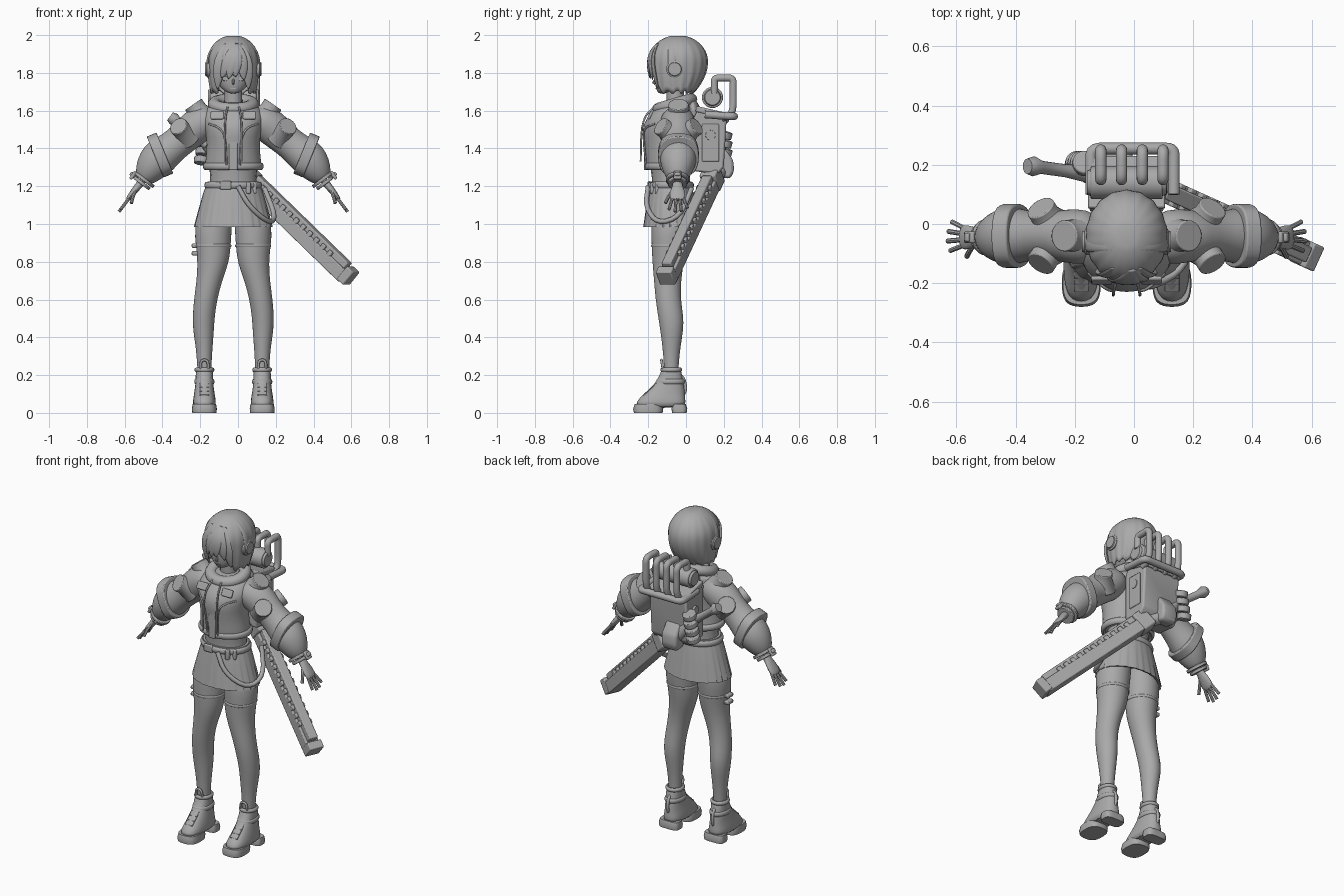
import bpy, bmesh, math
from mathutils import Vector, Matrix

if "Cube" in bpy.data.objects:
    bpy.data.objects.remove(bpy.data.objects["Cube"])

grey = bpy.data.materials.new("plain_grey")
grey.use_nodes = True
grey.diffuse_color = (0.4, 0.4, 0.4, 1)
grey.node_tree.nodes["Principled BSDF"].inputs["Base Color"].default_value = (0.4, 0.4, 0.4, 1)

M = -0.025                      # body mid plane
X, Y, Z = Vector((1, 0, 0)), Vector((0, 1, 0)), Vector((0, 0, 1))
SIDES = (("left", 1), ("right", -1))


def finish(name, bm, bevel=0, subsurf=0, solid=0):
    bmesh.ops.recalc_face_normals(bm, faces=bm.faces)
    me = bpy.data.meshes.new(name)
    bm.to_mesh(me)
    bm.free()
    me.materials.append(grey)
    me.shade_smooth()
    me.set_sharp_from_angle(angle=math.radians(40))
    ob = bpy.data.objects.new(name, me)
    bpy.context.collection.objects.link(ob)
    if solid:
        ob.modifiers.new("thickness", 'SOLIDIFY').thickness = solid
    if bevel:
        mod = ob.modifiers.new("bevel", 'BEVEL')
        mod.width, mod.segments = bevel, 2
    if subsurf:
        ob.modifiers.new("subsurf", 'SUBSURF').levels = subsurf
        ob.modifiers["subsurf"].render_levels = subsurf
    return ob


def skin(bm, rings, closed=False, caps=True):
    loops = [[bm.verts.new(p) for p in r] for r in rings]
    n = len(loops[0])
    for i in range(len(loops) - (0 if closed else 1)):
        a, b = loops[i], loops[(i + 1) % len(loops)]
        for k in range(n):
            bm.faces.new((a[k], a[(k + 1) % n], b[(k + 1) % n], b[k]))
    if caps and not closed:
        bm.faces.new(loops[0])
        bm.faces.new(loops[-1])


def squarish(ang, i):
    """Turns an ellipse into a rounded rectangle."""
    return (math.cos(ang) ** 4 + math.sin(ang) ** 4) ** -.25 - 1


def tube(name, pts, ref=X, seg=20, level=False, closed=False, subsurf=0, bevel=0, wave=None):
    """Skin rings along a path; each point is (x, y, z, radius, radius2)."""
    c = [Vector(p[:3]) for p in pts]
    u, rings = Vector(ref), []
    for i, p in enumerate(pts):
        a, b = (c[i - 1], c[(i + 1) % len(c)]) if closed else (c[max(i - 1, 0)], c[min(i + 1, len(c) - 1)])
        t = Vector(Z) if level else (b - a).normalized()
        u = (u - t * u.dot(t)).normalized()
        v = t.cross(u)
        ring = []
        for k in range(seg):
            ang = math.tau * k / seg
            f = 1 + (wave(ang, i) if wave else 0)
            ring.append(c[i] + (u * math.cos(ang) * p[3] + v * math.sin(ang) * p[-1]) * f)
        rings.append(ring)
    bm = bmesh.new()
    skin(bm, rings, closed)
    return finish(name, bm, bevel, subsurf)


def pipe(name, pts, r, rounds=2, ref=X, seg=12):
    """Round tube along a path with softened corners."""
    pts = [Vector(p) for p in pts]
    for _ in range(rounds):
        new = [pts[0]]
        for a, b in zip(pts, pts[1:]):
            new += [a.lerp(b, 0.25), a.lerp(b, 0.75)]
        pts = new + [pts[-1]]
    return tube(name, [(*p, r) for p in pts], ref, seg)


def ring(name, c, rx, ry, r, r2=None, slope=0, n=40):
    pts = [(c[0] + rx * math.cos(t), c[1] + ry * math.sin(t), c[2] + slope * math.sin(t), r, r2 or r)
           for t in (math.tau * k / n for k in range(n))]
    return tube(name, pts, Z, 10, closed=True)


def box(name, c, size, axes=(X, Y, Z), bevel=0.006):
    bm = bmesh.new()
    bmesh.ops.create_cube(bm, size=1)
    rot = Matrix([Vector(a) for a in axes]).transposed().to_4x4()
    bm.transform(Matrix.Translation(c) @ rot @ Matrix.Diagonal((*size, 1)))
    return finish(name, bm, bevel)


def extrude(name, profile, x, half, bevel=0.006):
    """Side profile of (y, z) points pulled along x."""
    bm = bmesh.new()
    skin(bm, [[(x + s * half, y, z) for y, z in profile] for s in (-1, 1)])
    return finish(name, bm, bevel)


# Head and face
tube("head", [(M, -.125, 1.69, .02, .02), (M, -.11, 1.705, .05, .045), (M, -.09, 1.74, .085, .075),
              (M, -.075, 1.79, .105, .095), (M, -.06, 1.85, .11, .11), (M, -.05, 1.94, .07, .07)],
     level=True, seg=24, subsurf=1)
tube("neck", [(M, -.05, 1.58, .05), (M, -.06, 1.74, .045)])
tube("nose", [(M, -.16, 1.77, .006), (M, -.174, 1.747, .006), (M, -.163, 1.74, .004)], seg=8)
box("mouth", (M, -.158, 1.718), (.03, .008, .004), bevel=0)
for side, s in SIDES:
    tube(side + "_eye", [(M + s * .04, -.155, 1.77, .02, .014), (M + s * .04, -.163, 1.77, .018, .012)])


# Bobbed hair
def hair_point(a, z, grow=1.0):
    if z > 1.86:
        fx = fy = math.sqrt(max(0, 1 - ((z - 1.86) / .14) ** 2))
    else:
        d = ((1.86 - z) / .18) ** 2
        fx, fy = 1 - .16 * d, 1 - (.55 if math.cos(a) < 0 else .18) * d
    return Vector((M + .138 * grow * fx * math.sin(a), -.042 - .157 * grow * fy * math.cos(a), z))


def hem(a):
    d = abs(math.degrees(a))
    jag = .02 * abs(math.sin(a * 7))
    return (1.785 if d < 34 else 1.785 - .1 * min(1, (d - 34) / 14)) + jag


rings = []
for j in range(1, 17):
    row = []
    for k in range(96):
        a = math.tau * k / 96 - math.pi
        z = 1.998 - (1.998 - hem(a)) * (1 - math.cos(j / 16 * math.pi / 2)) ** .9
        row.append(hair_point(a, z, 1 + .018 * j / 16 * math.cos(a * 18)))
    rings.append(row)
bm = bmesh.new()
skin(bm, rings, caps=False)
bm.faces.new([v for v in bm.verts][:96])
finish("bob_hair", bm, solid=.012)
for i, (a0, a1, z1) in enumerate([(.15, -.5, 1.77), (.15, -.2, 1.765), (.15, .08, 1.775), (.2, .45, 1.76),
                                  (-.4, -.75, 1.71), (.4, .72, 1.71)]):
    lock = [hair_point(a0 + (a1 - a0) * t, 1.96 + (z1 - 1.96) * t, 1.0) for t in (0, .25, .5, .75, 1)]
    tube("hair_lock_%d" % i, [(*p, r, .01 if r > .01 else .004) for p, r in zip(lock, (.01, .03, .036, .028, .004))],
         X, 10, subsurf=1)

# Headphones
band = [(math.pi * k / 24, M + .134 * math.cos(math.pi * k / 24)) for k in range(25)]
tube("headphone_band", [(x, -.072, 1.85 + .138 * math.sin(t), .022, .008) for t, x in band], Y, 12)
for side, s in SIDES:
    tube(side + "_headphone", [(M + s * .1, -.06, 1.82, .045), (M + s * .138, -.06, 1.82, .045),
                               (M + s * .143, -.06, 1.82, .036), (M + s * .15, -.06, 1.82, .034)], Z, 24)

# Jacket, hood and waist
tube("jacket", [(M, -.085, 1.285, .14, .115), (M, -.085, 1.30, .152, .125), (M, -.09, 1.34, .147, .125),
                (M, -.095, 1.42, .138, .125), (M, -.1, 1.50, .15, .138), (M, -.085, 1.56, .165, .125),
                (M, -.06, 1.61, .15, .105), (M, -.055, 1.65, .1, .08)], level=True, seg=28, subsurf=1)
ring("jacket_hem", (M, -.085, 1.305), .147, .12, .02, .014)
ring("hood_collar", (M, -.06, 1.635), .1, .085, .032, .035, slope=.025)
tube("hood_back", [(M, .03, 1.52, .05, .02), (M, .045, 1.57, .11, .035), (M, .04, 1.63, .1, .035),
                   (M, .02, 1.67, .06, .02)], level=True, subsurf=1)
box("front_placket", (M, -.213, 1.38), (.045, .02, .19))
tube("waist", [(M, -.08, 1.15, .135, .1), (M, -.08, 1.24, .122, .1), (M, -.085, 1.31, .125, .105)], level=True)
for side, s in SIDES:
    pipe(side + "_vest_seam", [(M + s * .035, -.21, 1.3), (M + s * .04, -.226, 1.45), (M + s * .07, -.222, 1.51),
                               (M + s * .13, -.165, 1.53)], .005)
    pipe(side + "_drawstring", [(M + s * .03, -.17, 1.62), (M + s * .045, -.235, 1.55), (M + s * .045, -.24, 1.33)], .005)
    box(side + "_shoulder_flap", (M + s * .085, -.19, 1.575), (.07, .015, .045), (X, (0, .9, -.43), (0, .43, .9)))

# Pleated skirt and belt
tube("pleated_skirt", [(M, -.08, 1.225, .137, .108), (M, -.08, 1.16, .16, .12), (M, -.08, 1.07, .185, .133),
                       (M, -.08, .985, .207, .145), (M, -.08, .99, .19, .13), (M, -.08, 1.07, .15, .11)], level=True,
     seg=144, wave=lambda a, i: (.011 * min(i, 3)) * ((a * 24 / math.tau) % 1 - .5))
ring("belt", (M, -.08, 1.205), .143, .112, .018, .01)
box("belt_buckle", (M - .04, -.195, 1.205), (.06, .015, .045))
pipe("hip_strap", [(.0, -.2, 1.2), (.06, -.215, 1.09), (.17, -.15, 1.0), (.2, -.03, 1.04), (.14, .03, 1.19)], .013)
for i in range(2):
    box("belt_pouch_%d" % i, (M + .08 + i * .03, -.175 + i * .025, 1.19), (.025, .03, .06))

# Legs and boots
for side, s in SIDES:
    def at(dx):
        return M + s * dx
    tube(side + "_leg", [(at(.085), -.08, 1.1, .09, .1), (at(.109), -.085, .98, .101, .1),
                         (at(.105), -.09, .88, .093, .093), (at(.106), -.095, .79, .083, .083),
                         (at(.127), -.098, .7, .068, .072), (at(.147), -.095, .6, .062, .067),
                         (at(.157), -.08, .51, .059, .068), (at(.158), -.075, .44, .056, .062),
                         (at(.154), -.077, .35, .045, .048), (at(.153), -.078, .25, .037, .038),
                         (at(.153), -.078, .15, .037, .038)], level=True, subsurf=1)
    ring(side + "_stocking_band", (at(.105), -.09, .885), .091, .091, .008, .004)
    tube(side + "_boot", [(at(.153), -.135, .025, .062, .136), (at(.153), -.133, .06, .061, .13),
                          (at(.153), -.118, .095, .056, .113), (at(.153), -.098, .132, .05, .09),
                          (at(.153), -.082, .175, .046, .067), (at(.153), -.078, .235, .046, .05),
                          (at(.153), -.078, .235, .04, .044)], level=True, seg=24, subsurf=1,
         wave=lambda a, i: squarish(a, i) * (.6 if i < 2 else .25))
    for part, y, ry, k in (("toe", -.2, .08, .6), ("heel", -.035, .042, 1)):
        tube("%s_%s_sole" % (side, part), [(at(.153), y, 0, .064, ry - .004), (at(.153), y, .022, .066, ry),
                                           (at(.153), y, .046, .062, ry - .008)], level=True, seg=32,
             wave=lambda a, i: squarish(a, i) * k)
    ring(side + "_boot_cuff", (at(.153), -.078, .228), .043, .048, .012, .01)
    ring(side + "_ankle_strap", (at(.153), -.082, .165), .046, .068, .014, .008)
    for i in range(4):
        box(side + "_lace_%d" % i, (at(.153), -.148 - i * .022, .162 - i * .02), (.05, .03, .008),
            (X, (0, .8, .6), (0, -.6, .8)), .002)
    pipe(side + "_tongue_loop", [(at(.133), -.12, .22), (at(.133), -.13, .28), (at(.173), -.13, .28),
                                 (at(.173), -.12, .22)], .007)
    pipe(side + "_heel_loop", [(at(.153), -.035, .2), (at(.153), -.01, .18), (at(.153), .0, .12),
                               (at(.153), -.02, .09)], .009)
for i, z in enumerate((.845, .885)):
    box("thigh_buckle_%d" % i, (M - .195, -.09, z), (.05, .05, .022))

# Puffed sleeves, shoulder ports, cuffs and hands
for side, s in SIDES:
    def arm(dx, y, z, *r):
        return (M + s * dx, y, z, *r)
    tube(side + "_sleeve", [arm(.09, -.045, 1.56, .07, .06), arm(.14, -.045, 1.55, .095, .088),
                            arm(.2, -.04, 1.515, .092, .098), arm(.265, -.04, 1.455, .078, .086),
                            arm(.32, -.04, 1.41, .08, .084), arm(.385, -.04, 1.36, .1),
                            arm(.42, -.042, 1.32, .094), arm(.45, -.045, 1.275, .076),
                            arm(.47, -.045, 1.24, .052), arm(.475, -.045, 1.23, .04)], Y, 24, subsurf=1)
    out = Vector((s * .92, 0, -.38))
    mid = Vector(arm(.388, -.04, 1.365))
    tube(side + "_elbow_band", [(*(mid + out * d), .108, .117) for d in (-.028, .028)], Y, 32, bevel=.006,
         wave=lambda a, i: squarish(a, i) * .45)
    for nm, c, d, r in (("top", (.15, -.04, 1.545), (.57, 0, .82), .053), ("front", (.243, -.06, 1.465), (.45, -.7, .5), .05),
                        ("back", (.243, -.02, 1.465), (.45, .7, .5), .05)):
        c, d = Vector(arm(*c)), Vector((s * d[0], *d[1:]))
        tube(side + "_shoulder_port_" + nm, [(*c, r + .03), (*(c + d * .07), r), (*(c + d * .108), r)], Y, 24, bevel=.004)
    axis = Vector((s * .6, 0, -.8))
    wrist = Vector(arm(.47, -.045, 1.235))
    for i, r in enumerate((.062, .052)):
        c = wrist + axis * (.022 * i - .008)
        tube(side + "_cuff_%d" % i, [(*c, r), (*(c + axis * .018), r)], Y, 24, bevel=.004)
    box(side + "_cuff_buckle", arm(.525, -.045, 1.255), (.05, .03, .022), ((s * .8, 0, .6), Y, (-s * .6, 0, .8)))
    box(side + "_cuff_clip", arm(.53, -.045, 1.258), (.018, .04, .05), ((s * .8, 0, .6), Y, (-s * .6, 0, .8)))
    tube(side + "_palm", [arm(.47, -.045, 1.24, .028, .024), arm(.5, -.045, 1.205, .024, .02),
                          arm(.522, -.045, 1.178, .04, .018), arm(.55, -.045, 1.14, .044, .015),
                          arm(.562, -.045, 1.125, .036, .011)], Y, 14, subsurf=1)
    for i in range(4):
        y, k = -.07 + i * .018, (.85, 1, .95, .75)[i]
        pipe("%s_finger_%d" % (side, i), [arm(.545, y, 1.145), arm(.545 + .03 * k, y * 1.4 + .018, 1.145 - .04 * k),
                                         arm(.545 + .06 * k, y * 1.8 + .036, 1.145 - .08 * k)], .0085, 1, Y, 8)
    pipe(side + "_thumb", [arm(.51, -.06, 1.19), arm(.53, -.09, 1.15), arm(.54, -.11, 1.11)], .009, 1, Y, 8)

# Backpack engine
extrude("backpack", [(.04, 1.28), (.17, 1.265), (.2, 1.3), (.215, 1.56), (.06, 1.6), (.04, 1.56)], M, .125, .01)
extrude("backpack_lid", [(.05, 1.595), (.225, 1.555), (.23, 1.585), (.055, 1.625)], M, .13)
extrude("backpack_hump", [(.16, 1.25), (.235, 1.24), (.255, 1.28), (.25, 1.34), (.19, 1.42)], M - .03, .05, .015)
box("side_panel", (M + .127, .13, 1.43), (.012, .09, .2))
for side, s in SIDES:
    tube(side + "_vent_dial", [(M + s * .12, .13, 1.47, .03), (M + s * .136, .13, 1.47, .026)], Z)
    tube(side + "_tank_cap", [(M + s * .12, .14, 1.67, .046), (M + s * .134, .14, 1.67, .04)], Z, 24)
tube("engine_tank", [(M - .122, .14, 1.67, .056), (M + .122, .14, 1.67, .056)], Z, 28, bevel=.006)
for i in range(4):
    x = -.112 + i * .07
    pipe("exhaust_pipe_%d" % i, [(x, .15, 1.69), (x, .15, 1.74), (x, .15, 1.773), (x, .2, 1.773), (x, .25, 1.773),
                                 (x, .25, 1.72), (x, .25, 1.58), (x, .19, 1.56)], .019, 2, X, 14)
pipe("backpack_rail", [(M - .12, .1, 1.58), (M - .12, .2, 1.572), (M - .12, .255, 1.57), (M - .05, .255, 1.57),
                       (.09, .255, 1.57), (.135, .255, 1.57), (.135, .2, 1.572), (.135, .1, 1.58)], .02, 2, Z, 14)

# Saw sword slung across the back
tip, base = Vector((.58, -.1, .73)), Vector((.06, .135, 1.235))
d = (tip - base).normalized()
w = (Z - d * d.z).normalized()
n = w.cross(d)
span = (tip - base).length
centre = (tip + base) / 2
box("sword_blade", centre - w * .015, (span, .084, .072), (d, n, w))
box("sword_spine", centre + w * .035, (span - .06, .056, .045), (d, n, w))
box("sword_tip", tip + d * .005, (.05, .09, .09), (d, n, w))
for i in range(11):
    box("saw_tooth_%d" % i, base + d * (.1 + i * .052) + w * .027, (.028, .084, .03), (d, n, w), .005)
box("sword_guard", base - d * .01, (.09, .092, .115), (d, n, w), .01)
joint, knob = Vector((-.16, .17, 1.42)), Vector((-.34, .195, 1.555))
pipe("sword_neck", [base, (-.06, .2, 1.29), joint], .035, 2, Y, 16)
tube("sword_grip", [(*joint, .03), (*joint.lerp(knob, .4), .022), (*joint.lerp(knob, .85), .022), (*knob, .034),
                    (*(knob + Vector((-.02, 0, .015))), .026)], Y, 16)
for i in range(4):
    c = Vector((-.195 + i * .008, .2, 1.32 + i * .045))
    tube("sword_motor_%d" % i, [(*c, .04), (*(c + Vector((.004, .01, .034))), .04)], X, 18, bevel=.005)
